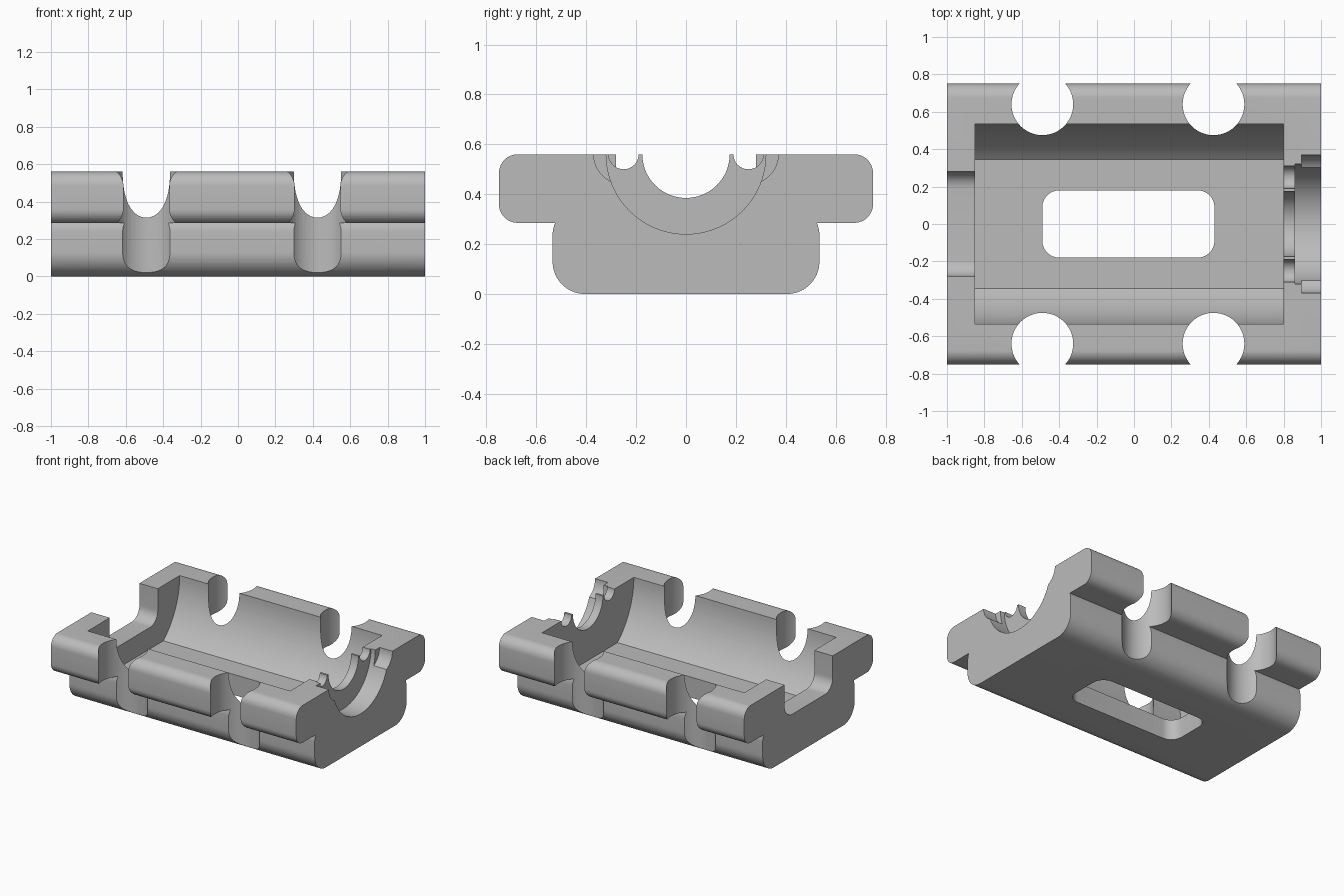
import bpy, bmesh, math
from mathutils import Vector

cube = bpy.data.objects.get("Cube")
if cube:
    bpy.data.objects.remove(cube, do_unlink=True)

TOP = 0.56      # height of the split face
ABOVE = 0.75    # cutters rise past the split face

grey = bpy.data.materials.new("plain_grey")
grey.use_nodes = True
colour = (0.5, 0.5, 0.5, 1)
grey.diffuse_color = colour
grey.node_tree.nodes["Principled BSDF"].inputs["Base Color"].default_value = colour


def arc(cx, cy, r, start, end, steps):
    """Points on an arc, angles in degrees."""
    angles = [math.radians(start + (end - start) * i / steps) for i in range(steps + 1)]
    return [(cx + r * math.cos(a), cy + r * math.sin(a)) for a in angles]


def prism(name, profile, low, high, axis="X"):
    """Extrude a (y, z) profile along x, or an (x, y) profile along z."""
    bm = bmesh.new()
    if axis == "X":
        verts = [bm.verts.new((low, a, b)) for a, b in profile]
        shift = Vector((high - low, 0, 0))
    else:
        verts = [bm.verts.new((a, b, low)) for a, b in profile]
        shift = Vector((0, 0, high - low))
    face = bm.faces.new(verts)
    out = bmesh.ops.extrude_face_region(bm, geom=[face])
    bmesh.ops.translate(bm, vec=shift, verts=[v for v in out["geom"] if isinstance(v, bmesh.types.BMVert)])
    bmesh.ops.recalc_face_normals(bm, faces=bm.faces)
    mesh = bpy.data.meshes.new(name)
    bm.to_mesh(mesh)
    bm.free()
    mesh.materials.append(grey)
    obj = bpy.data.objects.new(name, mesh)
    bpy.context.scene.collection.objects.link(obj)
    return obj


def cut(target, cutter):
    """Subtract the cutter from the target and discard it."""
    cutter.hide_render = True
    bpy.context.view_layer.objects.active = target
    mod = target.modifiers.new("cut", "BOOLEAN")
    mod.operation = "DIFFERENCE"
    mod.solver = "EXACT"
    mod.object = cutter
    bpy.ops.object.modifier_apply(modifier=mod.name)
    bpy.data.objects.remove(cutter, do_unlink=True)


def trough(centre, r, steps=48):
    """Half circle hanging below the split face, open upward."""
    return arc(centre, TOP, r, 180, 360, steps) + [(centre + r, ABOVE), (centre - r, ABOVE)]


# Housing: narrow rounded base with a wide rounded flange
half = arc(0.405, 0.13, 0.13, -90, 0, 14)
half += arc(0.405, 0.235, 0.13, 0, 22.6, 4)
half += arc(0.675, 0.36, 0.075, -90, 0, 10)
half += arc(0.675, 0.485, 0.075, 0, 90, 10)
profile = half + [(-y, z) for y, z in reversed(half)]
housing = prism("bearing_housing", profile, -1, 1)

# Main cavity: round walls with a flat floor
R, floor = 0.535, 0.345
a = math.degrees(math.acos(floor / R))
walls = arc(0, TOP, R, 180, 180 + a, 16) + arc(0, TOP, R, 360 - a, 360, 16)
cut(housing, prism("cavity_cutter", walls + [(R, ABOVE), (-R, ABOVE)], -0.85, 0.80))

# Rounded square opening at one end
w, r, base = 0.28, 0.09, 0.31
opening = arc(r - w, base + r, r, 180, 270, 10) + arc(w - r, base + r, r, 270, 360, 10)
cut(housing, prism("opening_cutter", opening + [(w, ABOVE), (-w, ABOVE)], -1.2, -0.7))

# Shaft bore and stepped bearing seat at the other end
cut(housing, prism("bore_cutter", trough(0, 0.175), 0.7, 1.2))
cut(housing, prism("seat_cutter", trough(0, 0.32), 0.86, 1.2))
for side in (-1, 1):
    cut(housing, prism("screw_cutter", trough(side * 0.25, 0.06, 24), 0.7, 1.2))
    cut(housing, prism("head_cutter", trough(side * 0.25, 0.12, 32), 0.895, 1.2))

# Bolt notches along both sides
for x in (-0.49, 0.425):
    for side in (-1, 1):
        ring = arc(x, side * 0.64, 0.165, 0, 360, 48)[:-1]
        cut(housing, prism("bolt_cutter", ring, -0.2, ABOVE, "Z"))

# Rounded slot through the floor
slot = []
for cx, cy, start in ((0.34, 0.09, 0), (-0.40, 0.09, 90), (-0.40, -0.09, 180), (0.34, -0.09, 270)):
    slot += arc(cx, cy, 0.09, start, start + 90, 10)
cut(housing, prism("slot_cutter", slot, -0.2, ABOVE, "Z"))

# Smooth curves with crisp edges
bpy.context.view_layer.update()
bpy.ops.object.select_all(action="DESELECT")
housing.select_set(True)
bpy.context.view_layer.objects.active = housing
bpy.ops.object.shade_smooth_by_angle(angle=math.radians(20))
